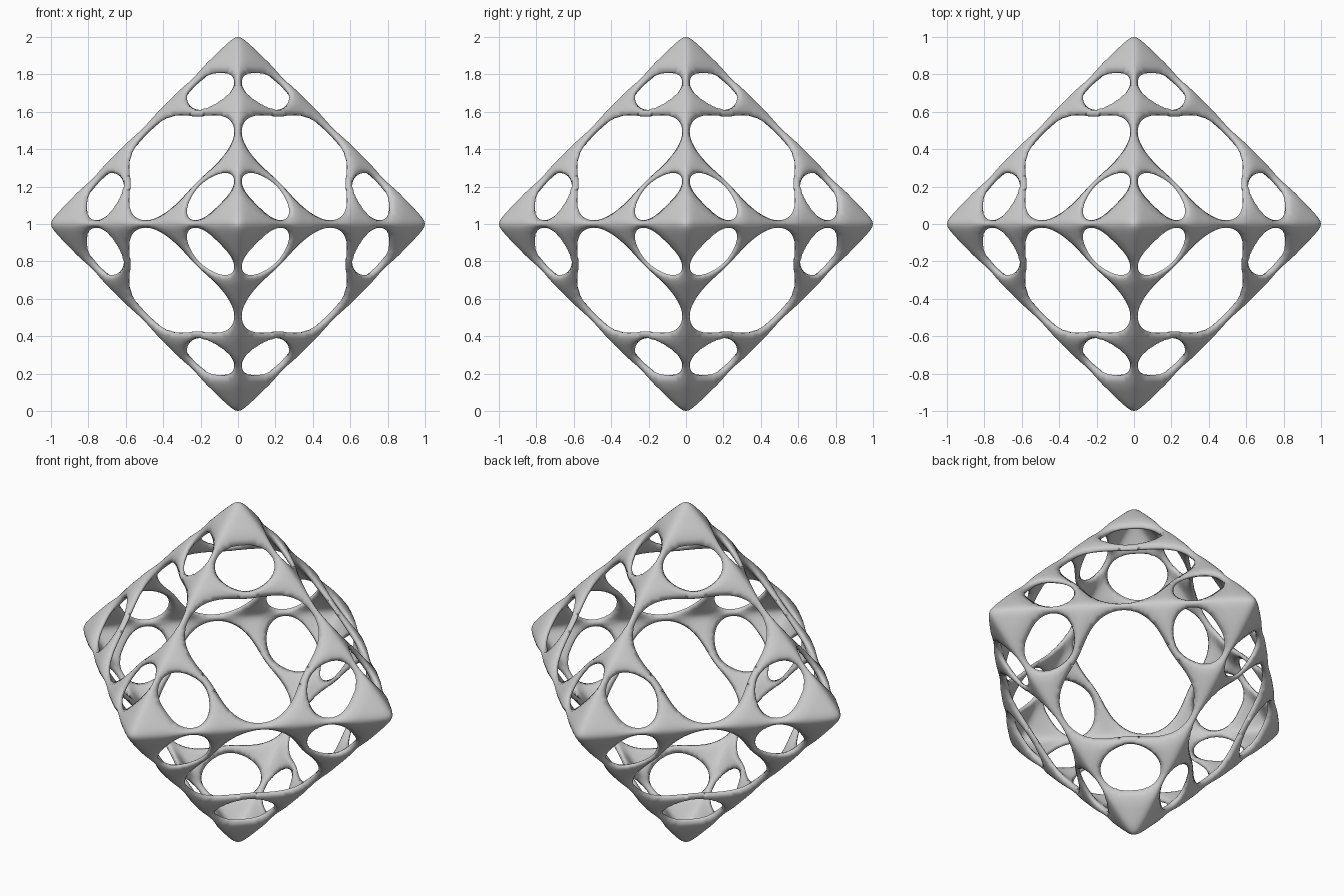
import bpy, bmesh, math
from mathutils import Vector

if "Cube" in bpy.data.objects:
    bpy.data.objects.remove(bpy.data.objects["Cube"])

N = 96                 # grid divisions along one octahedron edge
E = 0.03               # rounding of the ridges and tips
LEVEL = 1.025          # size of the shell's middle surface
HALF = 0.035           # half thickness of the shell
FADE = 0.07            # width over which the shell thins towards a hole
ROOT6 = math.sqrt(6)


# Holes in one triangular face: (centre, pointing axis, radius as function of angle)
def big_radius(a):
    return 0.334 + 0.05 * math.cos(3 * a)


def small_radius(a):
    return 0.1398 + 0.019 * math.cos(a) - 0.0163 * math.cos(2 * a) - 0.0075 * math.cos(3 * a)


holes = [(Vector((1, 1, 1)) / 3, Vector((-2, 1, 1)) / ROOT6, big_radius)]
for k in range(3):
    centre = Vector((0.155, 0.155, 0.155))
    axis = Vector((-1, -1, -1)) / ROOT6
    centre[k], axis[k] = 0.69, 2 / ROOT6
    holes.append((centre, axis, small_radius))


def nearest_hole(b):
    """Distance to the nearest rim (negative inside) and the matching rim point."""
    best = None
    for centre, axis, radius in holes:
        q = b - centre
        r = max(q.length, 1e-6)
        rim = radius(math.acos(max(-1, min(1, q.dot(axis) / r))))
        if best is None or r - rim < best[0]:
            best = (r - rim, centre + q * (rim / r))
    return best


def on_shell(b, level):
    """Scale a face point outwards onto the rounded octahedron of given size."""
    lo, hi = 0.5, 1.5
    for _ in range(26):
        s = (lo + hi) / 2
        if sum(math.sqrt((s * c) ** 2 + E * E) for c in b) < level:
            lo = s
        else:
            hi = s
    return b * lo


# One eighth of the shell: outer and inner skin that meet at the hole rims
bm = bmesh.new()
cell = math.sqrt(2) / N
grid = {}
for i in range(N + 1):
    for j in range(N + 1 - i):
        b = Vector((i / N, j / N, (N - i - j) / N))
        d, rim = nearest_hole(b)
        if abs(d) < 0.55 * cell:
            b, d = rim, 0.0
        grid[i, j] = (b, d)

skins = {}


def skin(key):
    if key not in skins:
        b, d = grid[key]
        f = 1 - min(d / FADE, 1)
        t = HALF * math.sqrt(max(0, 1 - f * f))
        outer = bm.verts.new(on_shell(b, LEVEL + t))
        inner = bm.verts.new(on_shell(b, LEVEL - t)) if t > 0 else outer
        skins[key] = (outer, inner)
    return skins[key]


def add_face(keys):
    if any(grid[k][1] < 0 for k in keys):
        return
    mid = sum((grid[k][0] for k in keys), Vector()) / 3
    if nearest_hole(mid)[0] <= 0:
        return
    pairs = [skin(k) for k in keys]
    bm.faces.new([p[0] for p in pairs])
    if any(p[0] is not p[1] for p in pairs):
        bm.faces.new([p[1] for p in reversed(pairs)])


for i in range(N):
    for j in range(N - i):
        add_face([(i, j), (i + 1, j), (i, j + 1)])
        if i + j < N - 1:
            add_face([(i + 1, j), (i + 1, j + 1), (i, j + 1)])

for f in bm.faces:
    f.smooth = True
mesh = bpy.data.meshes.new("pierced_shell")
bm.to_mesh(mesh)
bm.free()

# Mirror the eighth into the whole pierced octahedron
shell = bpy.data.objects.new("pierced_shell", mesh)
bpy.context.collection.objects.link(shell)
shell.location.z = 1
mirror = shell.modifiers.new("mirror", 'MIRROR')
mirror.use_axis = (True, True, True)
mirror.merge_threshold = 0.0005
